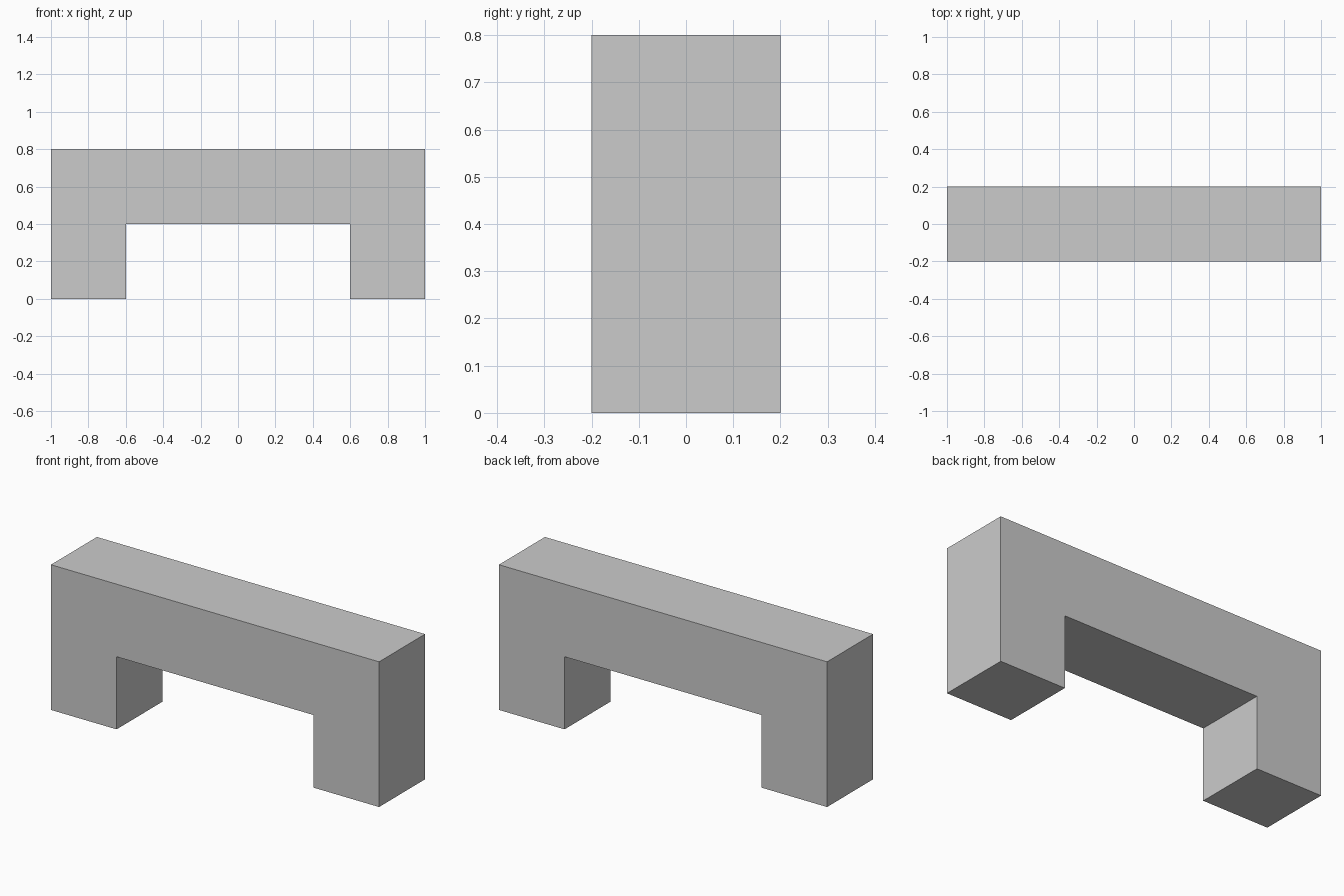
import bpy
import bmesh

if "Cube" in bpy.data.objects:
    bpy.data.objects.remove(bpy.data.objects["Cube"])

DEPTH = 0.4

# Arch outline in the front view (x, z): right half, mirrored to the left
half = [(0.6, 0.4), (0.6, 0.0), (1.0, 0.0), (1.0, 0.8)]
outline = half + [(-x, z) for x, z in reversed(half)]

# Extrude the outline from front to back
bm = bmesh.new()
front = bm.faces.new([bm.verts.new((x, -DEPTH / 2, z)) for x, z in outline])
extruded = bmesh.ops.extrude_face_region(bm, geom=[front], use_keep_orig=True)
back_verts = [g for g in extruded["geom"] if isinstance(g, bmesh.types.BMVert)]
bmesh.ops.translate(bm, verts=back_verts, vec=(0, DEPTH, 0))
bmesh.ops.recalc_face_normals(bm, faces=bm.faces)

# Bridge block with two square legs
mesh = bpy.data.meshes.new("bridge_block")
bm.to_mesh(mesh)
bm.free()
bridge = bpy.data.objects.new("bridge_block", mesh)
bpy.context.collection.objects.link(bridge)
